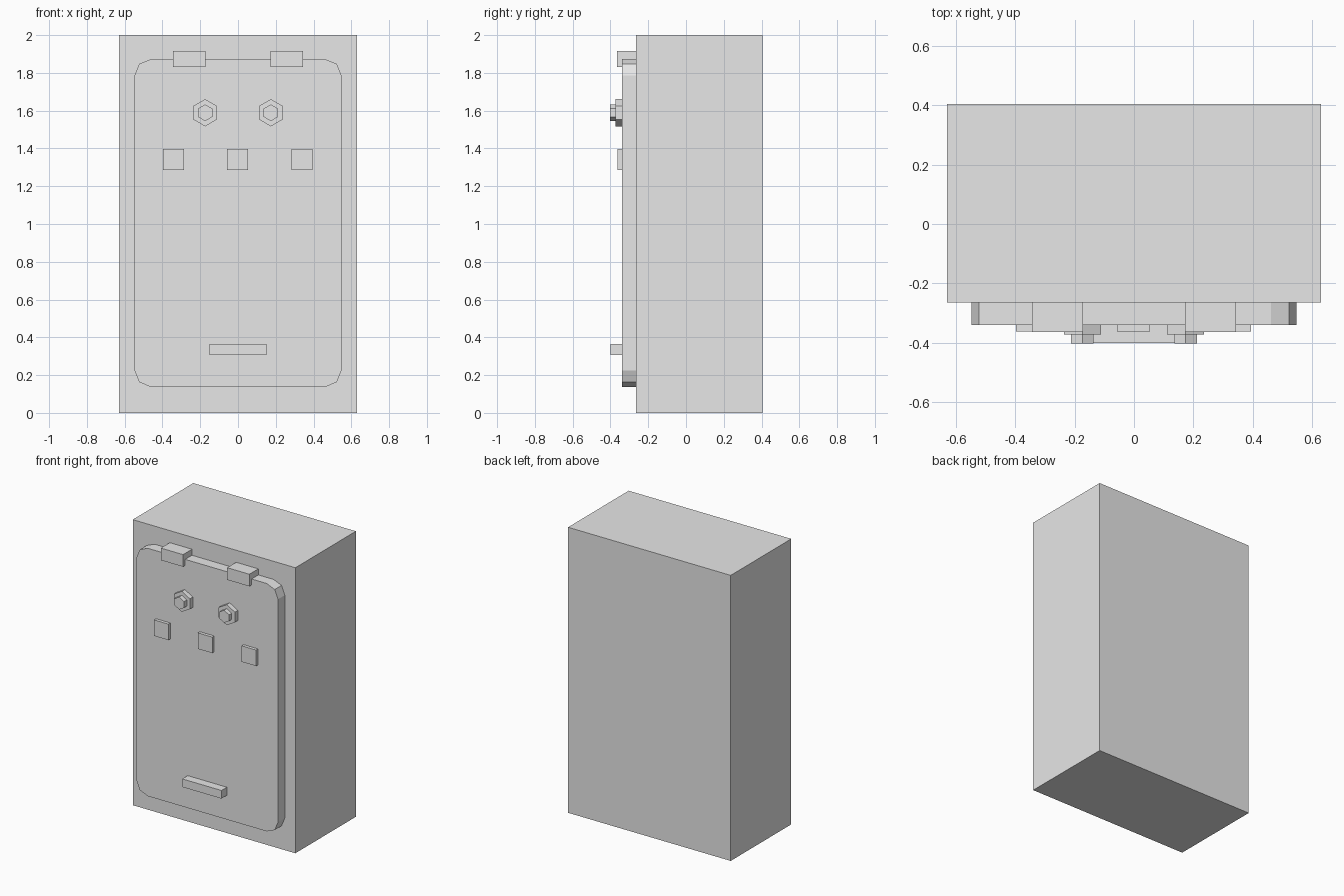
import bpy
import bmesh
from math import sin, cos, pi

if "Cube" in bpy.data.objects:
    bpy.data.objects.remove(bpy.data.objects["Cube"], do_unlink=True)

grey = bpy.data.materials.new("light grey")
grey.use_nodes = True
colour = (0.8, 0.8, 0.8, 1)
grey.diffuse_color = colour
grey.node_tree.nodes["Principled BSDF"].inputs["Base Color"].default_value = colour

BODY_FRONT, DOOR_FRONT = -0.265, -0.34


def prism(name, outline, back, front):
    """Extrude an x, z outline from its back y to its front y."""
    bm = bmesh.new()
    face = bm.faces.new([bm.verts.new((x, back, z)) for x, z in outline])
    result = bmesh.ops.extrude_face_region(bm, geom=[face], use_keep_orig=True)
    moved = [v for v in result["geom"] if isinstance(v, bmesh.types.BMVert)]
    bmesh.ops.translate(bm, verts=moved, vec=(0, front - back, 0))
    bmesh.ops.recalc_face_normals(bm, faces=bm.faces[:])
    mesh = bpy.data.meshes.new(name)
    bm.to_mesh(mesh)
    bm.free()
    mesh.materials.append(grey)
    obj = bpy.data.objects.new(name, mesh)
    bpy.context.collection.objects.link(obj)
    return obj


def block(name, x, z, width, height, back, front):
    w, h = width / 2, height / 2
    corners = [(x - w, z - h), (x + w, z - h), (x + w, z + h), (x - w, z + h)]
    return prism(name, corners, back, front)


def hexagon(name, x, z, radius, back, front):
    ring = [(x + radius * sin(i * pi / 3), z + radius * cos(i * pi / 3)) for i in range(6)]
    return prism(name, ring, back, front)


# Cabinet body
block("cabinet_body", 0, 1, 1.26, 2, 0.405, BODY_FRONT)

# Door with two-facet rounded corners
half_w, half_h, mid_z, r = 0.548, 0.868, 1.005, 0.087
outline = []
for quarter, (sx, sz) in enumerate([(1, 1), (-1, 1), (-1, -1), (1, -1)]):
    for step in range(3):
        a = (quarter + step / 2) * pi / 2
        outline.append((sx * (half_w - r) + r * cos(a),
                        mid_z + sz * (half_h - r) + r * sin(a)))
prism("door", outline, BODY_FRONT, DOOR_FRONT)

# Hinges and hexagonal knobs, one on each side
for side, s in (("left", 1), ("right", -1)):
    block(side + "_hinge", s * 0.257, 1.873, 0.172, 0.085, BODY_FRONT, -0.364)
    hexagon(side + "_knob_base", s * 0.174, 1.589, 0.072, DOOR_FRONT, -0.373)
    hexagon(side + "_knob_tip", s * 0.174, 1.589, 0.044, -0.373, -0.403)

# Row of square buttons
for label, x in (("right", -0.341), ("middle", -0.002), ("left", 0.338)):
    block(label + "_button", x, 1.341, 0.112, 0.112, DOOR_FRONT, -0.362)

# Handle bar
block("handle", 0, 0.335, 0.303, 0.057, DOOR_FRONT, -0.4)
